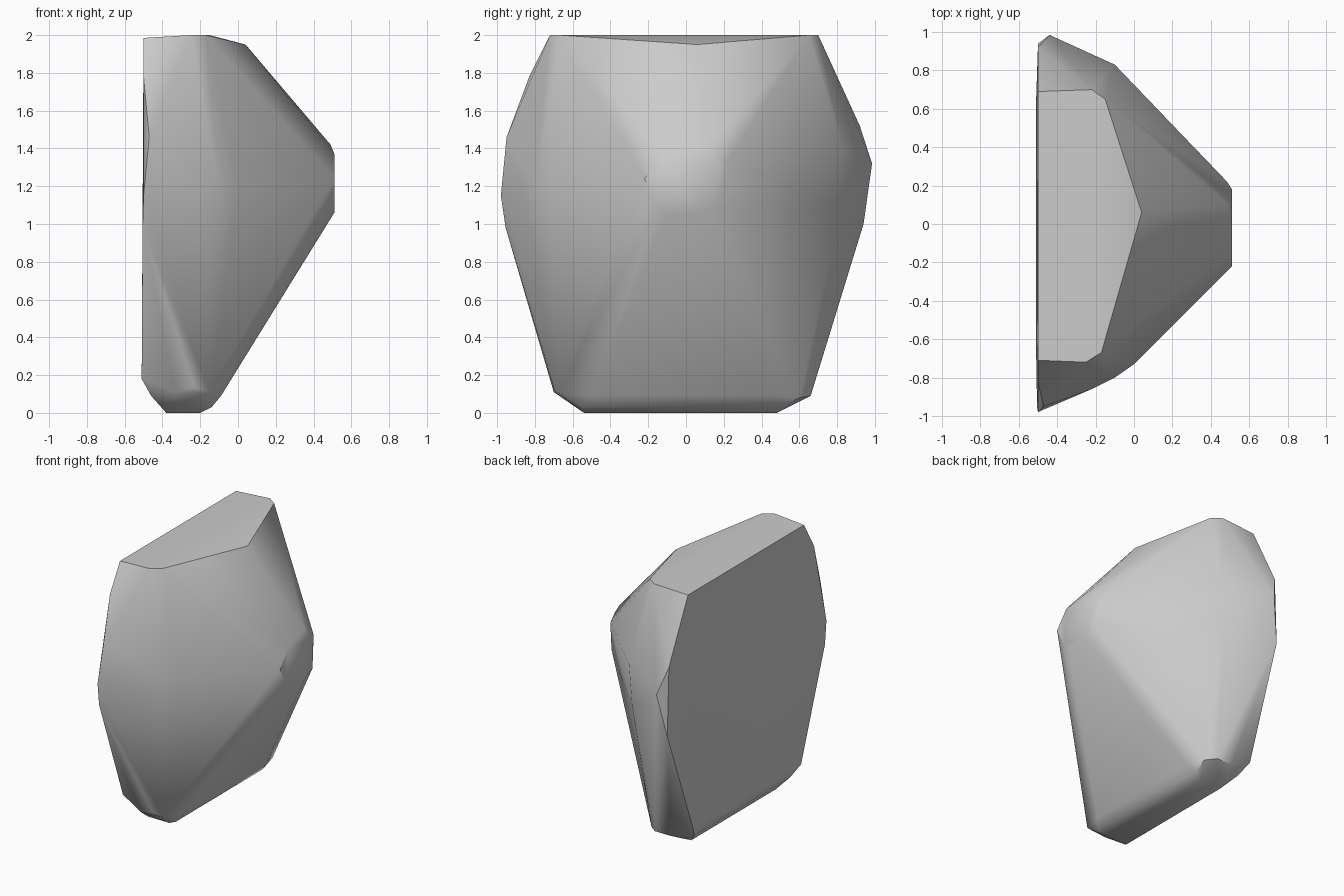
import bpy, bmesh, math

cube = bpy.data.objects.get("Cube")
if cube:
    bpy.data.objects.remove(cube, do_unlink=True)

stone = bpy.data.materials.new("stone grey")
stone.use_nodes = True
color = (0.6, 0.6, 0.6, 1)
stone.diffuse_color = color
stone.node_tree.nodes["Principled BSDF"].inputs["Base Color"].default_value = color

# Corner points of the rock, grouped by region
flat_top = [(-.5, .69, 1.985), (-.22, .7, 2), (-.15, .65, 2), (.04, .06, 1.95),
            (-.17, -.67, 2), (-.25, -.72, 2), (-.5, -.71, 1.985)]
tip = [(.51, y, z) for y, z in [(-.12, 1.37), (.13, 1.37), (.18, 1.31), (.17, 1.1),
                                (.08, 1.06), (-.1, 1.06), (-.15, 1.08), (-.22, 1.24)]]
tip += [(.485, .22, 1.33), (.49, .1, 1.42)]
front_side = [(-.5, -.83, 1.78), (-.47, -.95, 1.46), (-.5, -.98, 1.15), (-.505, -.955, .98),
              (-.22, -.86, 1.2), (-.1, -.8, 1.2), (0, -.73, 1.2)]
back_side = [(-.5, .92, 1.52), (-.44, .985, 1.32), (-.5, .94, 1), (-.1, .83, 1.4),
             (-.12, .82, 1.08)]
base = [(-.51, -.66, .18), (-.51, .64, .18), (-.46, -.6, .09), (-.46, .56, .09),
        (-.33, -.7, .11), (-.23, -.7, .135), (-.15, -.68, .11),
        (-.33, .66, .09), (-.2, .66, .09), (-.13, .6, .08),
        (-.38, -.54, 0), (-.2, -.54, 0), (-.38, .48, 0), (-.2, .48, 0),
        (-.14, -.55, .03), (-.14, .5, .03), (-.09, -.5, .09), (-.09, .46, .09)]

# Wrap the corners in a hull and merge the flat facets
bm = bmesh.new()
for p in flat_top + tip + front_side + back_side + base:
    bm.verts.new(p)
hull = bmesh.ops.convex_hull(bm, input=bm.verts[:])
bmesh.ops.delete(bm, geom=[v for v in bm.verts if not v.link_faces], context='VERTS')
bmesh.ops.dissolve_limit(bm, angle_limit=math.radians(1.5), verts=bm.verts[:], edges=bm.edges[:])
bmesh.ops.recalc_face_normals(bm, faces=bm.faces[:])
mesh = bpy.data.meshes.new("rock")
bm.to_mesh(mesh)
bm.free()
mesh.materials.append(stone)
rock = bpy.data.objects.new("rock", mesh)
bpy.context.collection.objects.link(rock)

# Soft ridges, crisp edges round the flat cuts
bpy.ops.object.select_all(action='DESELECT')
rock.select_set(True)
bpy.context.view_layer.objects.active = rock
bpy.ops.object.shade_smooth_by_angle(angle=math.radians(35))
